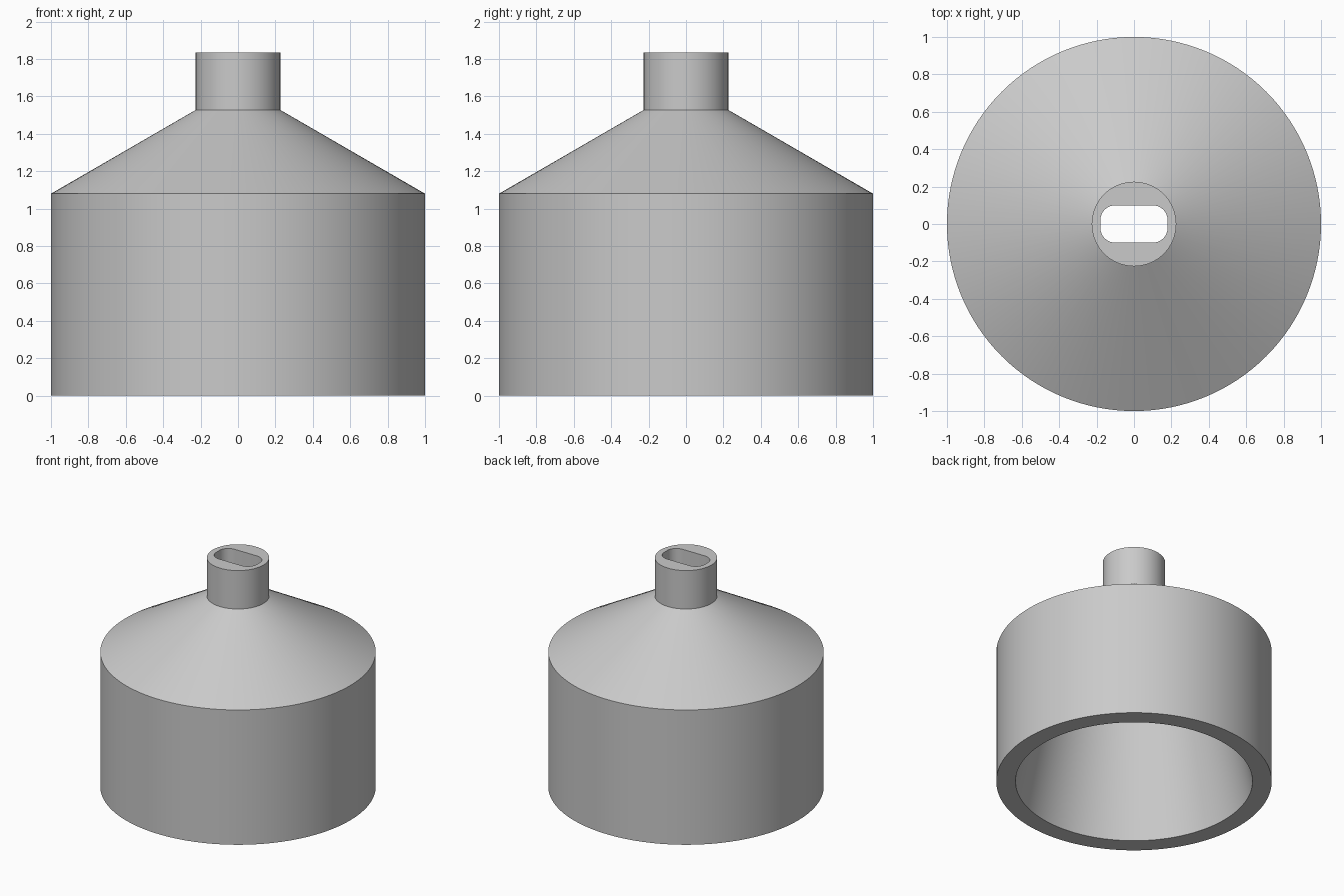
import bpy, bmesh, math

if "Cube" in bpy.data.objects:
    bpy.data.objects.remove(bpy.data.objects["Cube"])

SEGMENTS = 128

grey = bpy.data.materials.new("plain grey")
grey.diffuse_color = (0.59, 0.59, 0.59, 1)
grey.use_nodes = True
grey.node_tree.nodes["Principled BSDF"].inputs["Base Color"].default_value = grey.diffuse_color


def make_object(name, bm):
    bmesh.ops.recalc_face_normals(bm, faces=bm.faces)
    mesh = bpy.data.meshes.new(name)
    bm.to_mesh(mesh)
    bm.free()
    obj = bpy.data.objects.new(name, mesh)
    bpy.context.collection.objects.link(obj)
    mesh.materials.append(grey)
    return obj


def lathe(name, profile):
    """Revolve an (r, z) profile and cap both ends with discs."""
    bm = bmesh.new()
    rings = []
    for r, z in profile:
        rings.append([bm.verts.new((r * math.cos(a), r * math.sin(a), z))
                      for a in (math.tau * i / SEGMENTS for i in range(SEGMENTS))])
    for low, high in zip(rings, rings[1:]):
        for i in range(SEGMENTS):
            j = (i + 1) % SEGMENTS
            bm.faces.new((low[i], low[j], high[j], high[i]))
    bm.faces.new(rings[0])
    bm.faces.new(rings[-1])
    return make_object(name, bm)


def rounded_slot(name, half_x, half_y, radius, z0, z1, steps=8):
    """Prism with a rounded rectangle as its cross-section."""
    bm = bmesh.new()
    verts = []
    for k, (sx, sy) in enumerate(((1, 1), (-1, 1), (-1, -1), (1, -1))):
        for i in range(steps + 1):
            a = math.pi / 2 * (k + i / steps)
            verts.append(bm.verts.new((sx * (half_x - radius) + radius * math.cos(a),
                                       sy * (half_y - radius) + radius * math.sin(a), z0)))
    base = bm.faces.new(verts)
    top = bmesh.ops.extrude_face_region(bm, geom=[base])["geom"]
    bmesh.ops.translate(bm, vec=(0, 0, z1 - z0),
                        verts=[v for v in top if isinstance(v, bmesh.types.BMVert)])
    return make_object(name, bm)


# Bell with a tapered cavity: ceiling, inner shoulder, inner wall, rim, outer wall, shoulder, neck
bell = lathe("hollow_bell", [
    (0.195, 1.34), (0.64, 1.08), (0.86, 0),
    (1, 0), (1, 1.08), (0.226, 1.528), (0.226, 1.836)])

# Slot through the neck into the cavity
slot = rounded_slot("slot_cutter", 0.18, 0.10, 0.08, 1.2, 2.0)
cut = bell.modifiers.new("slot", 'BOOLEAN')
cut.operation = 'DIFFERENCE'
cut.solver = 'EXACT'
cut.object = slot
slot.hide_render = True

bpy.ops.object.select_all(action='DESELECT')
bell.select_set(True)
bpy.context.view_layer.objects.active = bell
bpy.ops.object.modifier_apply(modifier=cut.name)
bpy.data.objects.remove(slot)
bpy.ops.object.shade_smooth_by_angle(angle=math.radians(15))
